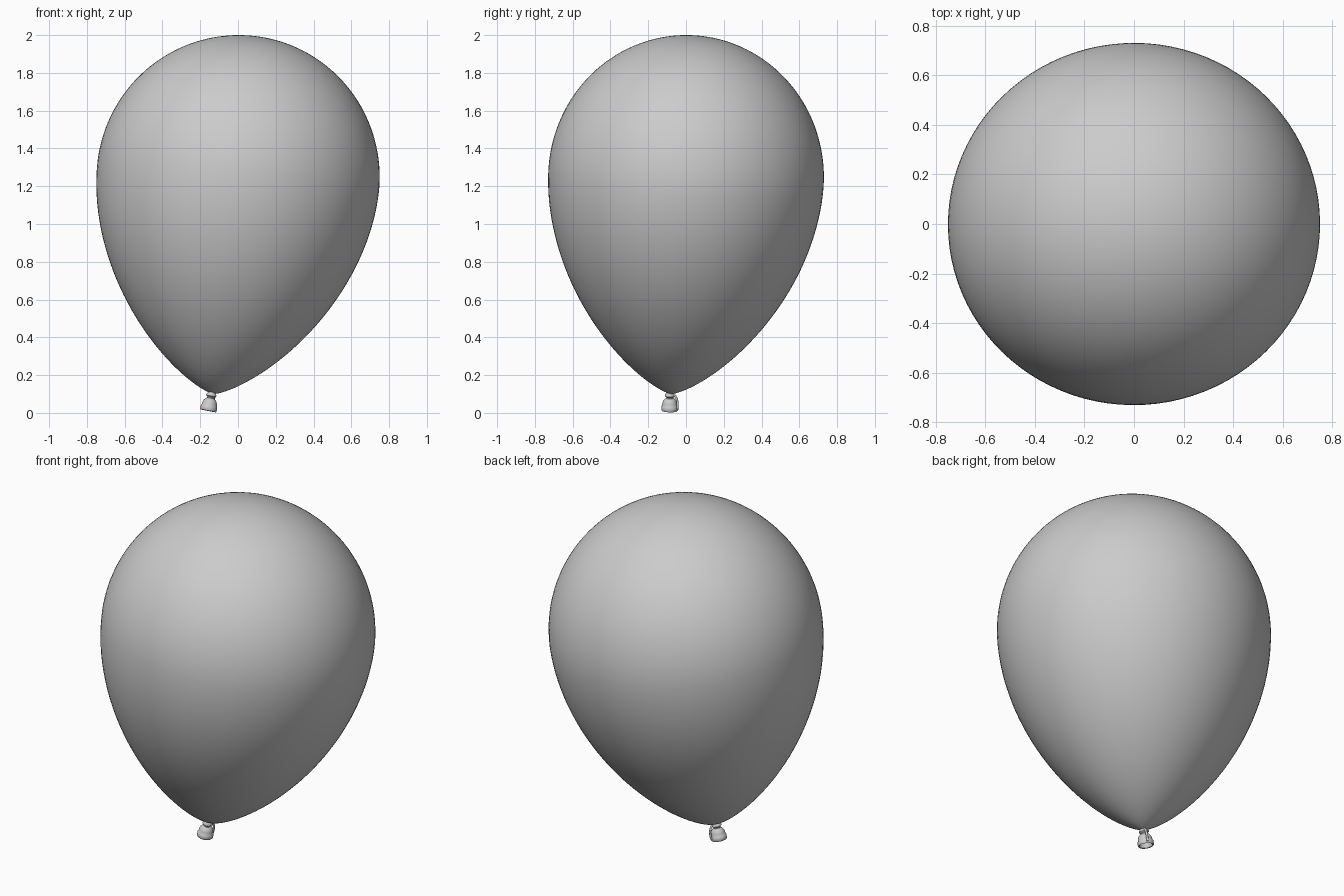
import bpy, bmesh
from math import sin, cos, pi
from mathutils import Vector, Matrix

if "Cube" in bpy.data.objects:
    bpy.data.objects.remove(bpy.data.objects["Cube"])


def lathe(name, profile, steps, place):
    """Revolve (radius, height) points about z, then move each point with place()."""
    bm = bmesh.new()
    rings = []
    for r, h in profile:
        if r < 1e-5:
            rings.append([bm.verts.new((0, 0, h))])
        else:
            rings.append([bm.verts.new((r * cos(2 * pi * i / steps),
                                        r * sin(2 * pi * i / steps), h)) for i in range(steps)])
    for a, b in zip(rings, rings[1:]):
        for i in range(steps):
            j = (i + 1) % steps
            if len(a) == 1:
                bm.faces.new((a[0], b[j], b[i]))
            elif len(b) == 1:
                bm.faces.new((a[i], a[j], b[0]))
            else:
                bm.faces.new((a[i], a[j], b[j], b[i]))
    bmesh.ops.recalc_face_normals(bm, faces=bm.faces)
    place(bm)
    me = bpy.data.meshes.new(name)
    bm.to_mesh(me)
    bm.free()
    ob = bpy.data.objects.new(name, me)
    bpy.context.collection.objects.link(ob)
    bpy.ops.object.select_all(action='DESELECT')
    ob.select_set(True)
    bpy.context.view_layer.objects.active = ob
    bpy.ops.object.shade_smooth_by_angle(angle=0.8)
    return ob


def tilt(axis):
    return Vector((0, 0, 1)).rotation_difference(Vector(axis)).to_matrix().to_4x4()


# Balloon body: round dome above, tapering drop below, leaning on its axis
N = 40
lower = []
for i in range(N + 1):
    t = cos(pi / 2 * i / N)
    lower.append((0.735 * max(0, 1 - t ** 1.9) ** 0.74, -1.15 * t))
upper = [(0.735 * cos(pi / 2 * i / N), 0.75 * sin(pi / 2 * i / N)) for i in range(1, N + 1)]


def place_body(bm):
    bm.transform(tilt((0.13, 0.08, 1.15)))
    lo, hi = (Vector([f(v.co[k] for v in bm.verts) for k in range(3)]) for f in (min, max))
    want_lo, want_hi = Vector((-0.75, -0.73, 0.10)), Vector((0.75, 0.73, 2.0))
    for v in bm.verts:
        for k in range(3):
            s = (v.co[k] - lo[k]) / (hi[k] - lo[k])
            v.co[k] = want_lo[k] + s * (want_hi[k] - want_lo[k])


lathe("balloon_body", lower + upper, 96, place_body)

# Knot and flared mouth, hollow underneath
knot_axis = tilt((0.018, 0.002, 0.09))
knot_matrix = Matrix.Translation((-0.14, -0.085, 0.10)) @ knot_axis
mouth = [(0, 0.022), (0.018, 0.02), (0.020, 0.004), (0.027, -0.003), (0.027, -0.011),
         (0.019, -0.018), (0.019, -0.023), (0.027, -0.028), (0.035, -0.038), (0.039, -0.050),
         (0.041, -0.064), (0.044, -0.067), (0.044, -0.087), (0.041, -0.091), (0.036, -0.089),
         (0.034, -0.070), (0.028, -0.045), (0, -0.035)]
lathe("knot_mouth", mouth, 40, lambda bm: bm.transform(knot_matrix))

# Rubber strand looping from the knot down to the rim
cu = bpy.data.curves.new("knot_strand", 'CURVE')
cu.dimensions = '3D'
cu.bevel_depth = 0.006
cu.bevel_resolution = 4
cu.use_fill_caps = True
sp = cu.splines.new('BEZIER')
path = [(0.018, 0.004), (0.036, -0.014), (0.046, -0.042), (0.045, -0.080)]
sp.bezier_points.add(len(path) - 1)
for p, (r, h) in zip(sp.bezier_points, path):
    p.co = knot_matrix @ Vector((r * 0.45, r * 0.89, h))
    p.handle_left_type = p.handle_right_type = 'AUTO'
strand = bpy.data.objects.new("knot_strand", cu)
bpy.context.collection.objects.link(strand)
